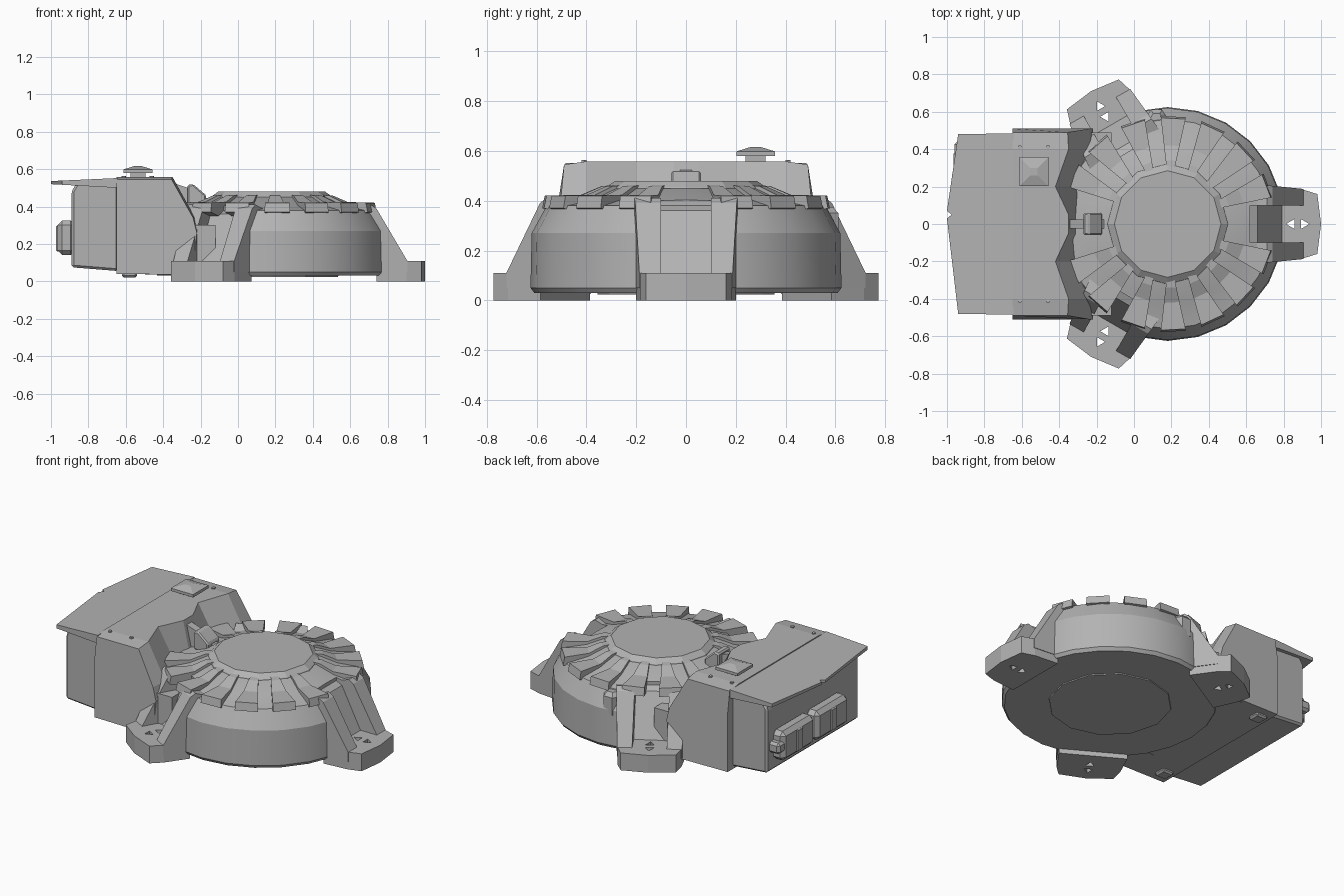
import bpy, bmesh
from math import cos, sin, radians, tau
from mathutils import Matrix, Vector

if "Cube" in bpy.data.objects:
    bpy.data.objects.remove(bpy.data.objects["Cube"], do_unlink=True)

grey = bpy.data.materials.new("plain_grey")
grey.use_nodes = True
grey.diffuse_color = (0.45, 0.45, 0.45, 1)
grey.node_tree.nodes["Principled BSDF"].inputs["Base Color"].default_value = (0.45, 0.45, 0.45, 1)

AXIS = Vector((0.18, 0, 0))   # drum centre


def around(deg):
    return Matrix.Translation(AXIS) @ Matrix.Rotation(radians(deg), 4, 'Z')


def loft(name, rings, matrix=Matrix(), bevel=0, smooth=False):
    """Skin equal-length rings of points and cap both ends."""
    bm = bmesh.new()
    rows = [[bm.verts.new(matrix @ Vector(p)) for p in ring] for ring in rings]
    n = len(rows[0])
    for a, b in zip(rows, rows[1:]):
        for i in range(n):
            j = (i + 1) % n
            bm.faces.new((a[i], a[j], b[j], b[i]))
    bm.faces.new(rows[0])
    bm.faces.new(rows[-1])
    bmesh.ops.recalc_face_normals(bm, faces=bm.faces)
    mesh = bpy.data.meshes.new(name)
    bm.to_mesh(mesh)
    bm.free()
    ob = bpy.data.objects.new(name, mesh)
    bpy.context.collection.objects.link(ob)
    mesh.materials.append(grey)
    if bevel:
        mod = ob.modifiers.new("bevel", 'BEVEL')
        mod.width, mod.segments = bevel, 1
    if smooth:
        bpy.ops.object.select_all(action='DESELECT')
        ob.select_set(True)
        bpy.context.view_layer.objects.active = ob
        bpy.ops.object.shade_smooth_by_angle(angle=radians(25))
    return ob


def prism(name, profile, y0, y1, matrix=Matrix(), **kw):
    """Extrude an x-z profile along y."""
    return loft(name, [[(x, y, z) for x, z in profile] for y in (y0, y1)], matrix, **kw)


def box(name, x0, x1, y0, y1, z0, z1, **kw):
    return prism(name, [(x0, z0), (x1, z0), (x1, z1), (x0, z1)], y0, y1, **kw)


def lathe(name, profile, sides, centre=AXIS, **kw):
    """Turn a radius-height profile around a vertical axis."""
    rings = [[(r * cos(tau * i / sides), r * sin(tau * i / sides), z) for i in range(sides)]
             for r, z in profile]
    return loft(name, rings, Matrix.Translation(centre), **kw)


def cut(ob, cutter):
    cutter.hide_render = True
    cutter.hide_viewport = True
    cutter.display_type = 'WIRE'
    mod = ob.modifiers.new("cut", 'BOOLEAN')
    mod.operation, mod.solver, mod.object = 'DIFFERENCE', 'EXACT', cutter


# Round drum with its sloped collar and raised cap
drum = lathe("drum", [(0.61, 0.03), (0.625, 0.05), (0.62, 0.27), (0.56, 0.38),
                      (0.43, 0.405), (0.32, 0.45)], 24, smooth=True)
lathe("drum_cap", [(0.34, 0.4), (0.32, 0.455), (0.285, 0.48)], 12)
lathe("base_disc", [(0.36, 0.04), (0.355, 0.024)], 12)

# Ribs radiating over the collar
rib = [(0.30, 0.41), (0.30, 0.462), (0.34, 0.458), (0.42, 0.424), (0.565, 0.42), (0.575, 0.37), (0.5, 0.35)]
for k in range(7):
    for side in (1, -1):
        loft("collar_rib", [[(r, s * (0.022 + 0.045 * (r - 0.3) / 0.27), z) for r, z in rib]
                            for s in (-1, 1)], around(side * (21 + 22 * k)))

# Three mounting feet: channel in the drum, two sloped cheeks, pad with holes
channel = [(0.44, 0.6), (0.44, 0.38), (0.48, 0.36), (0.61, 0.11), (0.9, 0.11), (0.9, 0.6)]
cheek = [(0.45, 0.05), (0.45, 0.385), (0.53, 0.41), (0.56, 0.39), (0.725, 0.11), (0.725, 0.05)]
for name, deg in (("left", 0), ("back", 120), ("front", 240)):
    m = around(deg)
    cut(drum, prism("channel_cutter_" + name, channel, -0.1, 0.1, m))
    for side in (-1, 1):
        loft("foot_cheek_" + name, [[(r, side * 0.1, z) for r, z in cheek],
                                    [(r, side * (0.215 - 0.1 * (r - 0.45)), z) for r, z in cheek]], m)
    outline = [(0.56, -0.2), (0.72, -0.185), (0.80, -0.16), (0.82, 0),
               (0.80, 0.16), (0.72, 0.185), (0.56, 0.2)]
    pad = loft("foot_pad_" + name, [[(x, y, z) for x, y in outline] for z in (0, 0.11)], m)
    for r, way in ((0.655, 1), (0.735, -1)):
        tri = [(r - 0.022 * way, 0), (r + 0.022 * way, -0.026), (r + 0.022 * way, 0.026)]
        cut(pad, loft("hole_cutter_" + name, [[(x, y, z) for x, y in tri] for z in (-0.1, 0.2)], m))

# Small bolt on the drum's shoulder
lathe("shoulder_bolt", [(0.06, 0.24), (0.06, 0.35), (0.035, 0.375)], 6, (0.12, 0.56, 0))

# Gear housing with a scalloped sloping face toward the drum
stations = [(0.49, -0.355, -0.24), (0.4, -0.35, -0.23), (0.2, -0.42, -0.29), (0.05, -0.35, -0.3)]
stations = [(-y, t, b) for y, t, b in stations] + stations[::-1]
rings = []
for y, top, base in stations:
    s = 1 if abs(y) < 0.45 else 1.04
    lift = 0.558 if abs(y) < 0.45 else 0.545
    rings.append([(-0.65, y * s, 0.04), (-0.65, y * s, 0.42), (-0.65, y, lift), (top, y, lift),
                  (base, y * s, 0.34), (base + 0.02, y * s, 0.26), (base, y * s, 0.035)])
loft("gear_housing", rings)
for side in (-1, 1):
    prism("housing_lower_web", [(-0.4, 0.035), (-0.4, 0.3), (-0.12, 0.3), (-0.12, 0.035)],
          side * 0.3, side * 0.49)
    box("bottom_lug", -0.62, -0.54, side * 0.38, side * 0.46, 0.02, 0.06, bevel=0.01)
    lathe("front_lid_bolt", [(0.012, 0.55), (0.012, 0.564)], 6, (-0.46, side * 0.41, 0))
    lathe("rear_lid_bolt", [(0.012, 0.55), (0.012, 0.564)], 6, (-0.61, side * 0.41, 0))

# Rear housing, slightly narrower, with overhanging lid
prism("rear_housing", [(-0.64, 0.055), (-0.64, 0.53), (-0.86, 0.53), (-0.89, 0.48), (-0.89, 0.075)],
      -0.46, 0.46, bevel=0.012)
lid = [(-0.645, -0.485), (-0.94, -0.48), (-1.0, 0.03), (-0.975, 0.05), (-1.0, 0.07), (-0.94, 0.48), (-0.645, 0.485)]
loft("rear_lid", [[(x, y, 0.5 - 0.055 * (x + 0.645)) for x, y in lid],
                  [(x, y, 0.552 + 0.045 * (x + 0.645)) for x, y in lid]])

# Two rear boxes with pipe stubs
for y in (0.24, -0.1):
    box("rear_box", -0.965, -0.87, y - 0.16, y + 0.16, 0.14, 0.325, bevel=0.025)
    box("rear_box_strap", -0.972, -0.88, y - 0.03, y + 0.03, 0.16, 0.30, bevel=0.006)
box("pipe_stub", -0.96, -0.88, 0.37, 0.44, 0.2, 0.27, bevel=0.015)

# Square hatch on the housing top
box("hatch_stem", -0.575, -0.495, 0.24, 0.32, 0.54, 0.585)
hatch = [(0.078, 0.58), (0.078, 0.598), (0.02, 0.616)]
loft("hatch", [[(h * a - 0.535, h * b + 0.28, z) for a, b in ((-1, -1), (1, -1), (1, 1), (-1, 1))]
               for h, z in hatch])

# Hinge link between housing and collar
prism("hinge_arm", [(-0.36, 0.36), (-0.36, 0.53), (-0.27, 0.5), (-0.14, 0.43), (-0.14, 0.36)], -0.025, 0.025)
prism("hinge_block", [(-0.27, 0.4), (-0.27, 0.515), (-0.24, 0.52), (-0.17, 0.46), (-0.17, 0.4)],
      -0.06, 0.06, bevel=0.008)
